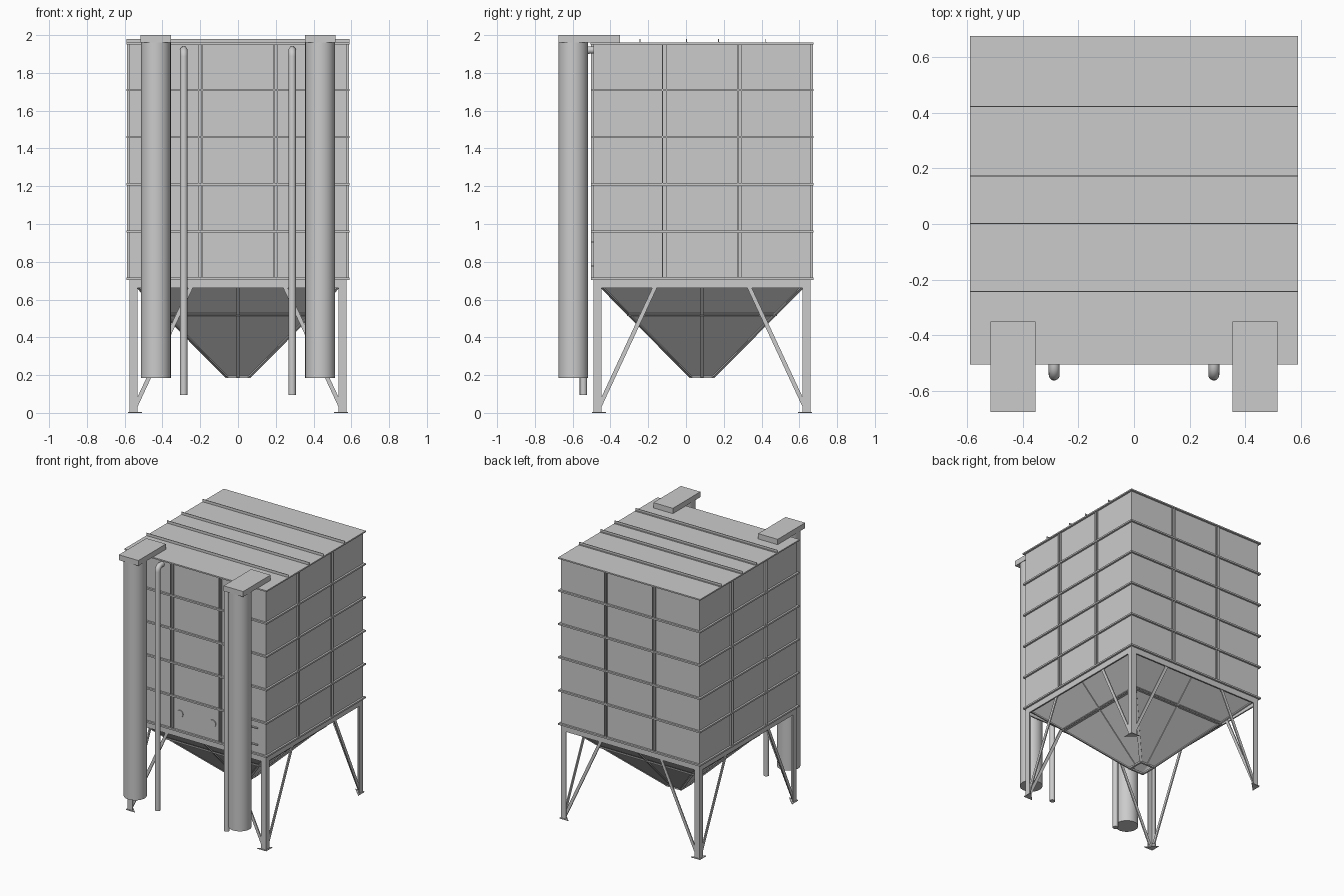
import bpy, bmesh, math
from mathutils import Matrix, Vector

if "Cube" in bpy.data.objects:
    bpy.data.objects.remove(bpy.data.objects["Cube"])

CY = 0.085          # body centre along y
H = 0.575           # body half width
SIGNS = [(-1, -1), (1, -1), (1, 1), (-1, 1)]


def finish(name, bm, smooth=False):
    bmesh.ops.recalc_face_normals(bm, faces=bm.faces)
    me = bpy.data.meshes.new(name)
    bm.to_mesh(me)
    bm.free()
    ob = bpy.data.objects.new(name, me)
    bpy.context.collection.objects.link(ob)
    if smooth:
        bpy.context.view_layer.objects.active = ob
        ob.select_set(True)
        bpy.ops.object.shade_smooth_by_angle(angle=math.radians(40))
        ob.select_set(False)
    return ob


def box(bm, x0, x1, y0, y1, z0, z1):
    m = Matrix.Translation(((x0 + x1) / 2, (y0 + y1) / 2, (z0 + z1) / 2)) @ \
        Matrix.Diagonal((abs(x1 - x0), abs(y1 - y0), abs(z1 - z0), 1))
    bmesh.ops.create_cube(bm, size=1, matrix=m)


def bar(bm, p, q, normal, width, depth):
    """Flat bar from p to q, its thin side along normal."""
    p, q = Vector(p), Vector(q)
    z = (q - p).normalized()
    x = Vector(normal).cross(z).normalized()
    y = z.cross(x)
    m = Matrix((x, y, z)).transposed().to_4x4()
    m.translation = (p + q) / 2
    bmesh.ops.create_cube(bm, size=1, matrix=m @ Matrix.Diagonal((width, depth, (q - p).length, 1)))


def slab(bm, half, z0, z1):
    box(bm, -half, half, CY - half, CY + half, z0, z1)


def cylinder(bm, r, depth, m, seg=40):
    bmesh.ops.create_cone(bm, cap_ends=True, segments=seg, radius1=r, radius2=r, depth=depth, matrix=m)


# bin body
bm = bmesh.new()
slab(bm, H, 0.705, 1.95)
finish("bin_body", bm)

# roof sheet
bm = bmesh.new()
slab(bm, 0.59, 1.95, 1.96)
finish("roof", bm)

# upright seams on the roof, L-shaped
bm = bmesh.new()
for y in (-0.245, 0.0, 0.17, 0.42):
    box(bm, -0.59, 0.59, y, y + 0.01, 1.958, 1.964)
    box(bm, -0.59, 0.59, y, y + 0.004, 1.958, 1.98)
finish("roof_seams", bm)

# horizontal flanges between panel rows
bm = bmesh.new()
for z in (0.71, 0.96, 1.21, 1.46, 1.71):
    slab(bm, 0.589, z - 0.006, z + 0.006)
finish("panel_flanges", bm)

# vertical panel ribs: paired fins on all four walls, and corner lips
bm = bmesh.new()
for s in (-1, 1):
    for c in (-0.2, 0.2):
        for d in (-0.01, 0.01):
            u = c + d
            box(bm, u - 0.002, u + 0.002, CY + s * (H - 0.01), CY + s * 0.587, 0.71, 1.95)
            box(bm, s * (H - 0.01), s * 0.587, CY + u - 0.002, CY + u + 0.002, 0.71, 1.95)
finish("panel_ribs", bm)

# base frame
bm = bmesh.new()
for s in (-1, 1):
    box(bm, -H, H, CY + s * (H - 0.01), CY + s * H, 0.66, 0.71)
    box(bm, s * (H - 0.01), s * H, CY - H, CY + H, 0.66, 0.71)
finish("base_frame", bm)

# angle-iron legs, triangular feet, diagonal braces
legs, feet, braces = bmesh.new(), bmesh.new(), bmesh.new()
for sx, sy in SIGNS:
    x, y = sx * H, CY + sy * H
    box(legs, x, x - sx * 0.042, y, y - sy * 0.006, 0, 0.67)
    box(legs, x, x - sx * 0.006, y, y - sy * 0.042, 0, 0.67)
    ox, oy = x + sx * 0.008, y + sy * 0.008
    pts = [(ox, oy), (ox - sx * 0.075, oy), (ox, oy - sy * 0.075)]
    lo = [feet.verts.new((*p, 0)) for p in pts]
    hi = [feet.verts.new((*p, 0.005)) for p in pts]
    feet.faces.new(lo)
    feet.faces.new(hi)
    for i in range(3):
        j = (i + 1) % 3
        feet.faces.new((lo[i], lo[j], hi[j], hi[i]))
    xi, yi = x - sx * 0.009, y - sy * 0.009
    bar(braces, (x - sx * 0.03, yi, 0.03), (x - sx * 0.33, yi, 0.675), (0, 1, 0), 0.022, 0.008)
    bar(braces, (xi, y - sy * 0.03, 0.03), (xi, y - sy * 0.33, 0.675), (1, 0, 0), 0.022, 0.008)
finish("legs", legs)
finish("feet", feet)
finish("leg_braces", braces)

# hopper funnel, open at the outlet
bm = bmesh.new()
B, T, ZB, ZT = 0.06, 0.572, 0.19, 0.706
low = [bm.verts.new((sx * B, CY + sy * B, ZB)) for sx, sy in SIGNS]
top = [bm.verts.new((sx * T, CY + sy * T, ZT)) for sx, sy in SIGNS]
for i in range(4):
    j = (i + 1) % 4
    bm.faces.new((low[i], low[j], top[j], top[i]))
finish("hopper", bm)

# hopper ribs: face centres, corners and the mid seam
bm = bmesh.new()
for s in (-1, 1):
    bar(bm, (0, CY + s * B, ZB), (0, CY + s * 0.55, 0.684), (0, s, -1), 0.014, 0.014)
    bar(bm, (s * B, CY, ZB), (s * 0.55, CY, 0.684), (s, 0, -1), 0.014, 0.014)
    m, w = 0.387, 0.397
    for z in (0.512, 0.526):
        box(bm, -w, w, CY + s * (m - 0.02), CY + s * w, z, z + 0.005)
        box(bm, s * (m - 0.02), s * w, CY - w, CY + w, z, z + 0.005)
for sx, sy in SIGNS:
    bar(bm, (sx * B, CY + sy * B, ZB), (sx * 0.555, CY + sy * 0.555, 0.69), (sx, sy, -2), 0.02, 0.006)
finish("hopper_ribs", bm)

# outlet collar
bm = bmesh.new()
for s in (-1, 1):
    box(bm, -0.066, 0.066, CY + s * 0.052, CY + s * 0.066, 0.185, 0.197)
    box(bm, s * 0.052, s * 0.066, CY - 0.066, CY + 0.066, 0.185, 0.197)
finish("outlet_collar", bm)

# two tall front cylinders with duct boxes over the roof, and two thin pipes
for s, side in ((-1, "left"), (1, "right")):
    bm = bmesh.new()
    cylinder(bm, 0.079, 1.775, Matrix.Translation((s * 0.435, -0.597, 0.185 + 1.775 / 2)))
    finish(side + "_filter_cylinder", bm, True)

    bm = bmesh.new()
    box(bm, s * 0.354, s * 0.516, -0.676, -0.35, 1.96, 2.0)
    finish(side + "_top_duct", bm)

    path = [(-0.543, 0.095), (-0.543, 1.888)]
    path += [(-0.51 - 0.033 * math.cos(a), 1.888 + 0.033 * math.sin(a))
             for a in [math.pi / 2 * i / 6 for i in range(1, 7)]] + [(-0.48, 1.921)]
    bm = bmesh.new()
    rings = []
    for i, (y, z) in enumerate(path):      # sweep a circle along the pipe
        a, b = path[max(i - 1, 0)], path[min(i + 1, len(path) - 1)]
        t = Vector((0, b[0] - a[0], b[1] - a[1])).normalized()
        n = Vector((1, 0, 0)).cross(t)
        rings.append([bm.verts.new(Vector((s * 0.287, y, z)) + 0.0195 * (
            Vector((1, 0, 0)) * math.cos(k * math.pi / 10) + n * math.sin(k * math.pi / 10))) for k in range(20)])
    for r, q in zip(rings, rings[1:]):
        for k in range(20):
            bm.faces.new((r[k], r[(k + 1) % 20], q[(k + 1) % 20], q[k]))
    bm.faces.new(rings[0])
    bm.faces.new(rings[-1])
    finish(side + "_fill_pipe", bm, True)

# round portholes on the front wall
bm = bmesh.new()
for x in (-0.138, 0.134):
    cylinder(bm, 0.027, 0.012, Matrix.Translation((x, CY - H, 0.838)) @ Matrix.Rotation(math.pi / 2, 4, 'X'), 24)
finish("portholes", bm, True)

# small steps on the front wall behind the right cylinder
bm = bmesh.new()
for z in (0.775, 0.9):
    box(bm, 0.45, 0.51, CY - H - 0.014, CY - H, z, z + 0.007)
finish("wall_steps", bm)
